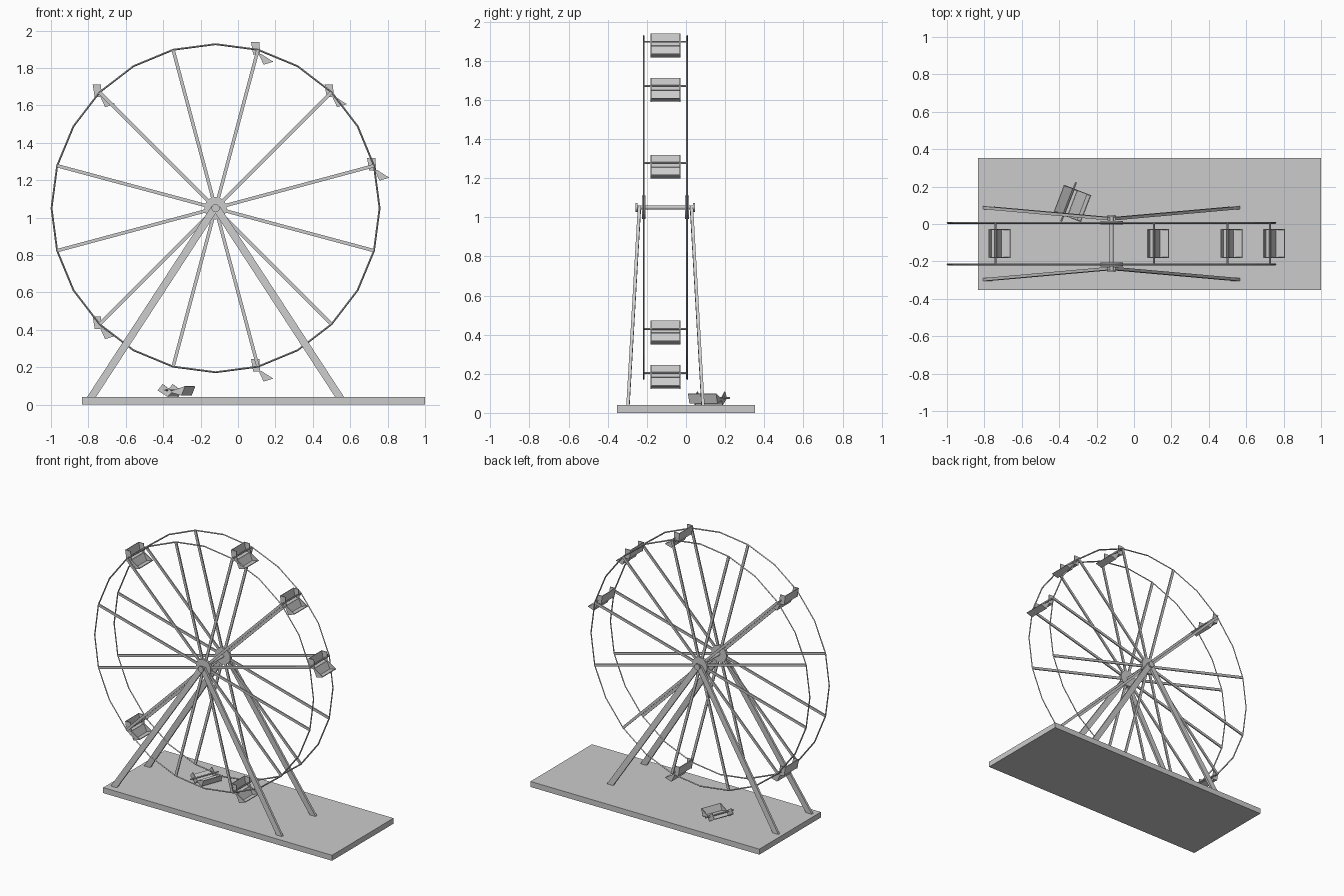
import bpy, bmesh
from math import radians, cos, sin, pi
from mathutils import Vector, Matrix

if "Cube" in bpy.data.objects:
    bpy.data.objects.remove(bpy.data.objects["Cube"])

CX, CY, CZ, R = -0.12, -0.105, 1.05, 0.877   # wheel centre and radius
RIM_Y = (-0.216, 0.006)


def finish(name, bm):
    bmesh.ops.recalc_face_normals(bm, faces=bm.faces)
    me = bpy.data.meshes.new(name)
    bm.to_mesh(me)
    bm.free()
    ob = bpy.data.objects.new(name, me)
    bpy.context.collection.objects.link(ob)
    return ob


def bar(bm, p, q, width, depth):
    """Box beam from p to q; depth runs roughly along y."""
    p, q = Vector(p), Vector(q)
    z = (q - p).normalized()
    x = Vector((0, 1, 0)).cross(z).normalized()
    y = z.cross(x)
    m = Matrix((x, y, z)).transposed().to_4x4()
    m.translation = (p + q) / 2
    bmesh.ops.create_cube(bm, size=1, matrix=m @ Matrix.Diagonal((width, depth, (q - p).length, 1)))


def cyl(bm, x, y0, y1, z, r, n):
    """Cylinder along y."""
    m = Matrix.Translation((x, (y0 + y1) / 2, z)) @ Matrix.Rotation(pi / 2, 4, 'X')
    bmesh.ops.create_cone(bm, cap_ends=True, segments=n, radius1=r, radius2=r,
                          depth=abs(y1 - y0), matrix=m)


def prism(bm, pts, y0, y1):
    """Extrude an xz profile along y."""
    f = bm.faces.new([bm.verts.new((x, y0, z)) for x, z in pts])
    ext = bmesh.ops.extrude_face_region(bm, geom=[f], use_keep_orig=True)
    vs = [g for g in ext['geom'] if isinstance(g, bmesh.types.BMVert)]
    bmesh.ops.translate(bm, verts=vs, vec=(0, y1 - y0, 0))


# base slab
bm = bmesh.new()
bmesh.ops.create_cube(bm, size=1, matrix=Matrix.Translation((0.083, 0, 0.02))
                      @ Matrix.Diagonal((1.834, 0.704, 0.04, 1)))
finish("base", bm)

# rims, spokes and hub discs on both sides of the wheel
for side, y in zip(("front", "back"), RIM_Y):
    bpy.ops.mesh.primitive_torus_add(major_segments=24, minor_segments=4, major_radius=R,
                                     minor_radius=0.005, location=(CX, y, CZ),
                                     rotation=(pi / 2, 0, 0))
    bpy.context.object.name = side + "_rim"
    bm = bmesh.new()
    for k in range(12):
        a = radians(15 + 30 * k)
        bar(bm, (CX + 0.03 * cos(a), y, CZ + 0.03 * sin(a)),
            (CX + R * cos(a), y, CZ + R * sin(a)), 0.018, 0.009)
    finish(side + "_spokes", bm)
    bm = bmesh.new()
    cyl(bm, CX, y - 0.01, y + 0.01, CZ, 0.06, 20)
    finish(side + "_hub", bm)

# axle with end caps
bm = bmesh.new()
cyl(bm, CX, -0.255, 0.045, CZ, 0.01, 12)
for y0, y1 in ((-0.257, -0.247), (0.037, 0.047)):
    cyl(bm, CX, y0, y1, CZ, 0.022, 12)
finish("axle", bm)

# slanted support legs
for side, ytop, yfoot in (("front", -0.238, -0.297), ("back", 0.028, 0.087)):
    bm = bmesh.new()
    for s in (-1, 1):
        bar(bm, (CX + s * 0.67, yfoot, 0.03), (CX + s * 0.005, ytop, CZ), 0.04, 0.016)
    finish(side + "_legs", bm)

# seat: stepped back / bench / riser / footrest, closed by side panels, on a rod
bm = bmesh.new()
chain = [(-0.034, 0.042), (-0.023, -0.022), (0.007, -0.024), (0.031, -0.077), (0.079, -0.062)]
W = 0.077
for (x0, z0), (x1, z1) in zip(chain, chain[1:]):
    bar(bm, (x0, 0, z0), (x1, 0, z1), 0.005, 2 * W)
upper = [(-0.037, 0.042), (0.007, 0.042), (0.012, -0.022), (-0.026, -0.026)]
lower = [(0.003, -0.022), (0.016, -0.022), (0.08, -0.063), (0.03, -0.08)]
for y in (-W, W - 0.005):
    prism(bm, upper, y, y + 0.005)
    prism(bm, lower, y, y + 0.005)
cyl(bm, 0, -0.112, 0.112, 0, 0.005, 8)
first = finish("seat", bm)

# six seats still hang on the wheel, one lies on the base
for i, deg in enumerate((15, 45, 75, 135, 225, 285)):
    ob = first if i == 0 else first.copy()
    if i:
        bpy.context.collection.objects.link(ob)
    a = radians(deg)
    ob.location = (CX + R * cos(a), CY, CZ + R * sin(a))
fallen = first.copy()
fallen.name = "fallen_seat"
bpy.context.collection.objects.link(fallen)
fallen.location = (-0.35, 0.118, 0.077)
fallen.rotation_euler = (0, radians(-50), radians(-21))
